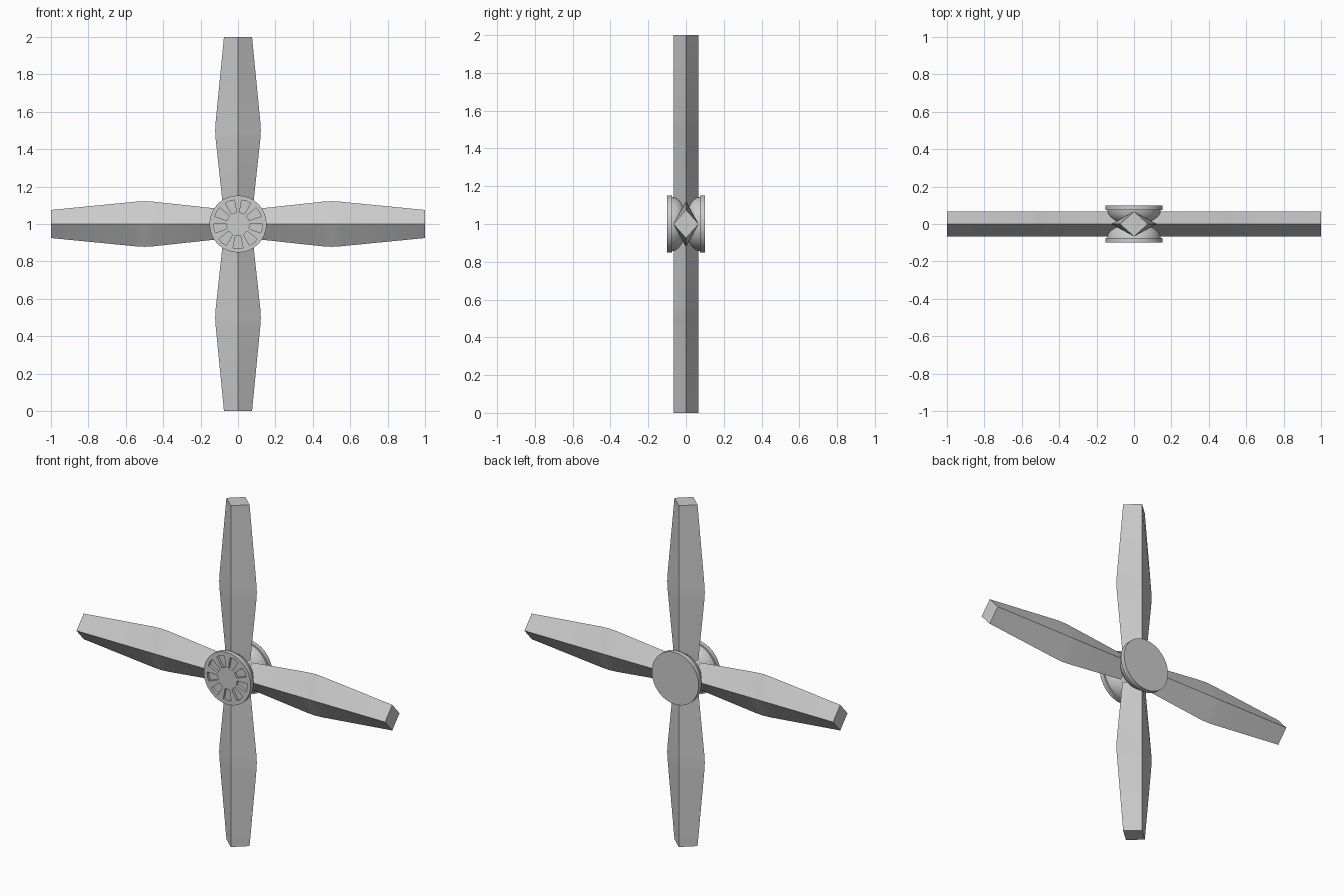
import bpy, bmesh
from math import sin, cos, pi, radians

if "Cube" in bpy.data.objects:
    bpy.data.objects.remove(bpy.data.objects["Cube"])

CZ = 1.0  # height of the hub axis


def finish(name, bm):
    bmesh.ops.recalc_face_normals(bm, faces=bm.faces[:])
    me = bpy.data.meshes.new(name)
    bm.to_mesh(me)
    bm.free()
    ob = bpy.data.objects.new(name, me)
    bpy.context.collection.objects.link(ob)
    return ob


def smooth(ob):
    bpy.ops.object.select_all(action='DESELECT')
    ob.select_set(True)
    bpy.context.view_layer.objects.active = ob
    bpy.ops.object.shade_smooth_by_angle(angle=radians(30))


def loft(bm, rings):
    # closed skin through a list of equal-length point rings
    vs = [[bm.verts.new(p) for p in ring] for ring in rings]
    n = len(vs[0])
    for a, b in zip(vs, vs[1:]):
        for i in range(n):
            bm.faces.new((a[i], a[(i + 1) % n], b[(i + 1) % n], b[i]))
    bm.faces.new(vs[0])
    bm.faces.new(vs[-1])


def lathe(name, profile, seg=64):
    # profile of (radius, y) turned about the y axis through the hub
    bm = bmesh.new()
    loft(bm, [[(r * cos(2 * pi * i / seg), y, CZ + r * sin(2 * pi * i / seg))
               for i in range(seg)] for r, y in profile])
    return finish(name, bm)


# Blades: diamond section, widest at mid-length
T = 0.067
sections = [(0.09, 0.08), (0.45, 0.119), (0.5, 0.122), (0.55, 0.119), (1.0, 0.075)]
for k, side in enumerate(("right", "top", "left", "bottom")):
    c, s = round(cos(k * pi / 2)), round(sin(k * pi / 2))
    bm = bmesh.new()
    loft(bm, [[(r * c - u * s, y, CZ + r * s + u * c)
               for u, y in ((w, 0), (0, T), (-w, 0), (0, -T))] for r, w in sections])
    smooth(finish("blade_" + side, bm))

# Hub halves: rimmed disc with a dome narrowing to the waist
half = [(0.152, 0.1), (0.152, 0.074), (0.143, 0.074), (0.139, 0.055),
        (0.129, 0.036), (0.113, 0.019), (0.092, 0.007), (0.065, 0.0)]
back = lathe("hub_back", half)
front = lathe("hub_front", [(r, -y) for r, y in half])

# Ring of nine tapered recesses in the front face
bm = bmesh.new()
for k in range(9):
    a = radians(270 + 40 * k)
    corners = ((0.062, -0.014), (0.127, -0.026), (0.131, 0), (0.127, 0.026), (0.062, 0.014))
    loft(bm, [[(r * cos(a) - u * sin(a), y, CZ + r * sin(a) + u * cos(a))
               for r, u in corners] for y in (-0.12, -0.085)])
cutter = finish("recess_cutter", bm)
cutter.hide_render = True
mod = front.modifiers.new("recesses", 'BOOLEAN')
mod.operation = 'DIFFERENCE'
mod.object = cutter
mod.solver = 'EXACT'
bpy.context.view_layer.objects.active = front
bpy.ops.object.modifier_apply(modifier=mod.name)
bpy.data.objects.remove(cutter)

smooth(back)
smooth(front)
